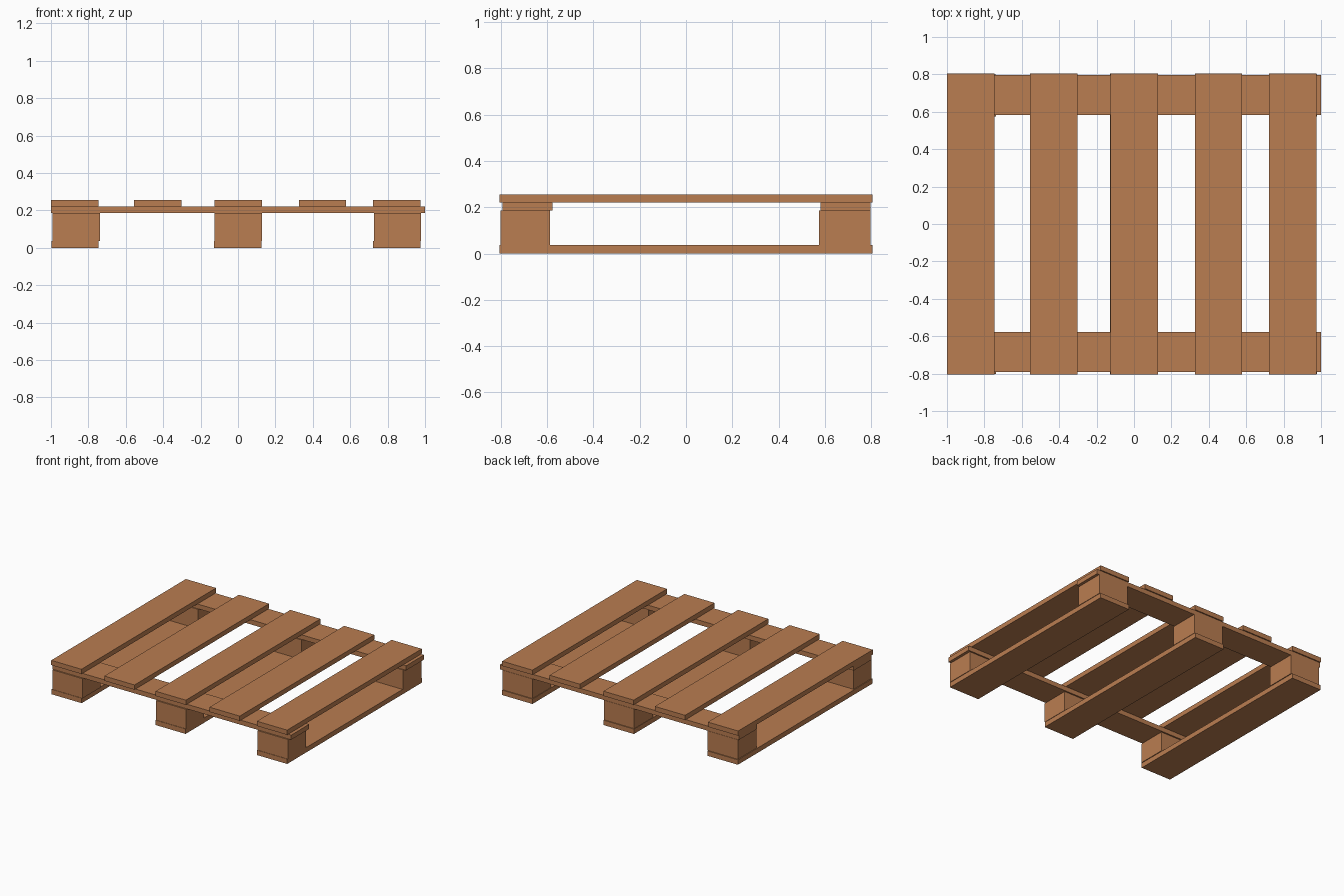
import bpy

if "Cube" in bpy.data.objects:
    bpy.data.objects.remove(bpy.data.objects["Cube"])

wood = bpy.data.materials.new("warm wood")
wood.diffuse_color = (0.49, 0.205, 0.082, 1)
wood.use_nodes = True
wood.node_tree.nodes["Principled BSDF"].inputs["Base Color"].default_value = wood.diffuse_color


def box(name, x, y, z):
    """Box from (min, max) ranges on each axis."""
    bpy.ops.mesh.primitive_cube_add(size=1)
    ob = bpy.context.object
    ob.name = name
    for v in ob.data.vertices:
        v.co = [r[0] if c < 0 else r[1] for c, r in zip(v.co, (x, y, z))]
    ob.data.materials.append(wood)
    return ob


W = 0.253                      # board width
FULL = (-0.805, 0.805)         # board length along y
Z0, Z1, Z2, Z3, Z4 = 0, 0.037, 0.185, 0.22, 0.256

# top deck boards, unevenly spaced
for i, x in enumerate((-1.0, -0.556, -0.126, 0.325, 0.722)):
    box(f"deck_board_{i + 1}", (x, x + W), FULL, (Z3, Z4))

# cross boards under the deck
box("front_cross_board", (-1, 1), (-0.792, -0.577), (Z2, Z3))
box("back_cross_board", (-1, 1), (0.582, 0.796), (Z2, Z3))

# bottom runners with a spacer block at each end
for side, x, bx in (("left", -0.998, -0.992), ("middle", -0.128, -0.125),
                    ("right", 0.722, 0.726)):
    box(f"{side}_runner", (x, x + W), FULL, (Z0, Z1))
    box(f"{side}_front_block", (bx, bx + W), (-0.802, -0.588), (Z1, Z2))
    box(f"{side}_back_block", (bx, bx + W), (0.575, 0.798), (Z1, Z2))
